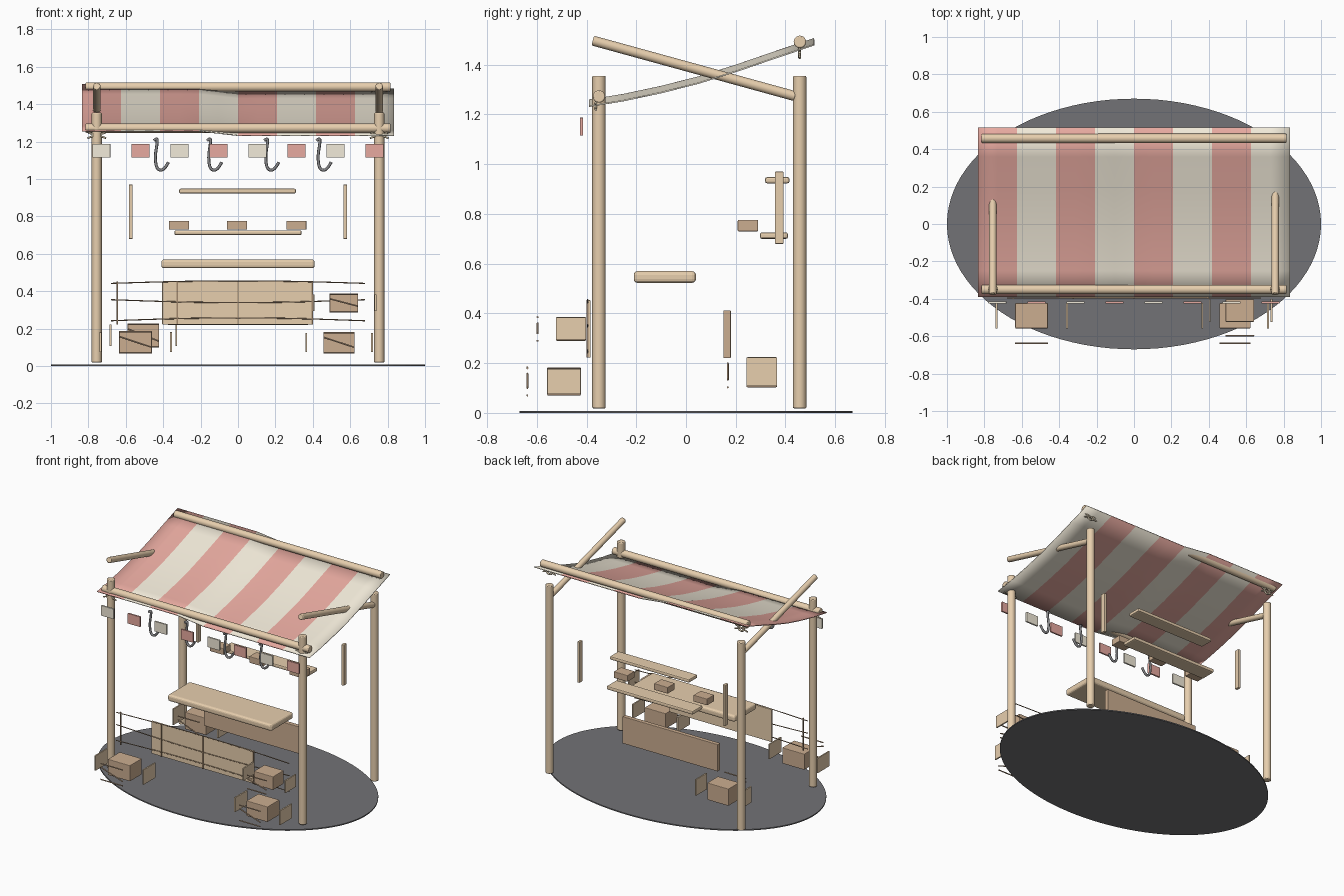
import bpy, bmesh, math
from mathutils import Vector

if "Cube" in bpy.data.objects:
    bpy.data.objects.remove(bpy.data.objects["Cube"])


def mat(name, r, g, b):
    m = bpy.data.materials.new(name)
    m.diffuse_color = (r, g, b, 1)
    m.use_nodes = True
    m.node_tree.nodes["Principled BSDF"].inputs["Base Color"].default_value = m.diffuse_color
    return m


WOOD = mat("light_wood", 0.80, 0.62, 0.42)
DARK = mat("dark_wood", 0.60, 0.42, 0.28)
BATTEN = mat("batten_wood", 0.35, 0.24, 0.15)
RED = mat("red_cloth", 0.80, 0.40, 0.35)
CREAM = mat("cream_cloth", 0.89, 0.83, 0.70)
IRON = mat("iron", 0.24, 0.24, 0.25)
EARTH = mat("dark_ground", 0.17, 0.17, 0.18)
ROPE = mat("rope", 0.72, 0.62, 0.45)


def finish(bm, name, mats, bevel=0, segs=2, smooth=False):
    me = bpy.data.meshes.new(name)
    bm.to_mesh(me)
    bm.free()
    ob = bpy.data.objects.new(name, me)
    bpy.context.collection.objects.link(ob)
    for m in mats:
        me.materials.append(m)
    if bevel:
        b = ob.modifiers.new("edge", "BEVEL")
        b.width, b.segments, b.limit_method = bevel, segs, "ANGLE"
    if smooth:
        bpy.context.view_layer.objects.active = ob
        ob.select_set(True)
        bpy.ops.object.shade_smooth_by_angle(angle=math.radians(40))
        ob.select_set(False)
    return ob


def box(name, x, y, z, m, bevel=0.0, segs=2):
    """Box from (min, max) pairs."""
    bm = bmesh.new()
    bmesh.ops.create_cube(bm, size=1)
    for v in bm.verts:
        v.co = Vector([(a + b) / 2 + c * (b - a) for (a, b), c in zip((x, y, z), v.co)])
    return finish(bm, name, [m], bevel, segs)


def pole(name, a, b, r, m, sides=16, bevel=0.005):
    a, b = Vector(a), Vector(b)
    bm = bmesh.new()
    bmesh.ops.create_cone(bm, cap_ends=True, segments=sides, radius1=r, radius2=r, depth=(b - a).length)
    q = (b - a).to_track_quat("Z", "Y")
    for v in bm.verts:
        v.co = q @ v.co + (a + b) / 2
    return finish(bm, name, [m], bevel, 2, True)


def wire(name, pts, r, m, smooth=True, cyclic=False):
    cu = bpy.data.curves.new(name, "CURVE")
    cu.dimensions = "3D"
    cu.bevel_depth, cu.bevel_resolution, cu.use_fill_caps = r, 2, True
    s = cu.splines.new("NURBS" if smooth else "POLY")
    s.points.add(len(pts) - 1)
    for p, c in zip(s.points, pts):
        p.co = (*c, 1)
    s.use_cyclic_u = cyclic
    if smooth:
        s.use_endpoint_u, s.order_u = not cyclic, 3
    cu.materials.append(m)
    ob = bpy.data.objects.new(name, cu)
    bpy.context.collection.objects.link(ob)
    return ob


# Oval ground
bm = bmesh.new()
bmesh.ops.create_cone(bm, cap_ends=True, segments=96, radius1=1, radius2=1, depth=0.008)
for v in bm.verts:
    v.co.y *= 0.67
    v.co.z += 0.004
finish(bm, "ground", [EARTH])

# Frame: posts, long rails, sloping side rails, rope knots
for side, x in (("left", -0.755), ("right", 0.755)):
    for end, y, kz in (("front", -0.35, 1.235), ("back", 0.457, 1.45)):
        pole(f"{side}_{end}_post", (x, y, 0.018), (x, y, 1.355), 0.027, WOOD)
        ky = y - 0.012 if end == "front" else y
        ring = [(x + 0.024 * math.cos(t * math.tau / 12), ky, kz + 0.022 * math.sin(t * math.tau / 12)) for t in range(12)]
        wire(f"{side}_{end}_knot", ring, 0.006, ROPE, cyclic=True)
        for s in (-1, 1):
            wire(f"{side}_{end}_knot_tail", [(x - s * 0.045, ky, kz + 0.012), (x, ky, kz), (x + s * 0.05, ky, kz - 0.016)], 0.005, ROPE)
    pole(f"{side}_sloping_rail", (x, -0.375, 1.497), (x, 0.44, 1.273), 0.02, WOOD)
pole("front_rail", (-0.815, -0.35, 1.272), (0.815, -0.35, 1.272), 0.025, WOOD)
pole("back_rail", (-0.815, 0.458, 1.492), (0.815, 0.458, 1.492), 0.025, WOOD)

# Striped sagging canopy
profile = [(-0.39, 1.245), (-0.25, 1.268), (-0.1, 1.300), (0.05, 1.338), (0.2, 1.385), (0.36, 1.440), (0.515, 1.492)]
bm = bmesh.new()
cols = []
for i in range(17):
    x = -0.835 + i * 1.67 / 16
    dz = 0.012 - 0.024 * min(1, max(0, (x + 0.21) / 0.21))
    cols.append([bm.verts.new((x, y, z + dz)) for y, z in profile])
for i in range(16):
    for j in range(len(profile) - 1):
        f = bm.faces.new((cols[i][j], cols[i + 1][j], cols[i + 1][j + 1], cols[i][j + 1]))
        f.material_index = (i // 2) % 2
canopy = finish(bm, "striped_canopy", [RED, CREAM], smooth=True)
sol = canopy.modifiers.new("cloth", "SOLIDIFY")
sol.thickness, sol.offset = 0.006, 0

# Hanging cloth tabs
for i in range(8):
    x = -0.731 + i * 0.2088
    box("valance_tab", (x - 0.048, x + 0.048), (-0.426, -0.414), (1.115, 1.187), (CREAM, RED)[i % 2], 0.001)

# Iron hooks under the front rail
for x in (-0.44, -0.155, 0.15, 0.43):
    shape = [(-0.01, 1.205), (0.008, 1.222), (0.008, 1.19), (-0.004, 1.12), (0.005, 1.05), (0.045, 1.045), (0.068, 1.09)]
    wire("hook", [(x + dx, -0.36, z) for dx, z in shape], 0.008, IRON)

# Counter and back panel
box("counter_top", (-0.41, 0.41), (-0.21, 0.04), (0.523, 0.57), WOOD, 0.015, 3)
box("back_panel", (-0.375, 0.375), (0.15, 0.18), (0.22, 0.412), DARK, 0.003)

# Front panel with battens and cords
box("front_panel", (-0.405, 0.40), (-0.394, -0.384), (0.222, 0.453), WOOD, 0.002)
for x in (-0.645, -0.325, 0, 0.397):
    box("batten", (x - 0.004, x + 0.004), (-0.401, -0.392), (0.222, 0.453), BATTEN)
for z, sag in ((0.442, 0.014), (0.355, -0.016), (0.242, 0.016)):
    wire("cord", [(x, -0.396, z + sag * (1 - (x / 0.68) ** 2)) for x in (-0.68, -0.4, -0.15, 0.15, 0.4, 0.68)], 0.003, BATTEN)

# Shelves, uprights and goods
box("lower_shelf", (-0.34, 0.34), (0.297, 0.41), (0.7, 0.726), WOOD, 0.008)
box("upper_shelf", (-0.315, 0.31), (0.318, 0.416), (0.923, 0.948), WOOD, 0.008)
for x in (-0.573, 0.573):
    box("shelf_upright", (x - 0.01, x + 0.01), (0.357, 0.392), (0.68, 0.97), WOOD, 0.003)
for x in (-0.315, -0.005, 0.312):
    box("shelf_box", (x - 0.054, x + 0.054), (0.208, 0.29), (0.73, 0.776), DARK, 0.004)


# Crates with end boards and front slats standing off
def crate(x0, x1, y0, y1, z0, z1, left, right, sy):
    box("crate", (x0, x1), (y0, y1), (z0, z1), DARK, 0.004)
    for x in (left, right):
        box("crate_end_board", (x - 0.005, x + 0.005), (y0, y1), (z0 + 0.005, z1 - 0.002), WOOD, 0.001)
    for a, b in ((z1, z1), (z0, z0), (z1 - 0.025, z0 + 0.03)):
        wire("crate_slat", [(x0, sy, a), (x1, sy, b)], 0.004, DARK, False)


crate(0.49, 0.642, -0.523, -0.402, 0.29, 0.385, 0.405, 0.735, -0.597)
crate(0.457, 0.623, -0.558, -0.423, 0.07, 0.179, 0.365, 0.717, -0.638)
crate(-0.635, -0.46, -0.558, -0.423, 0.07, 0.183, -0.735, -0.358, -0.638)
crate(-0.59, -0.422, 0.243, 0.366, 0.103, 0.224, -0.682, -0.33, 0.168)
